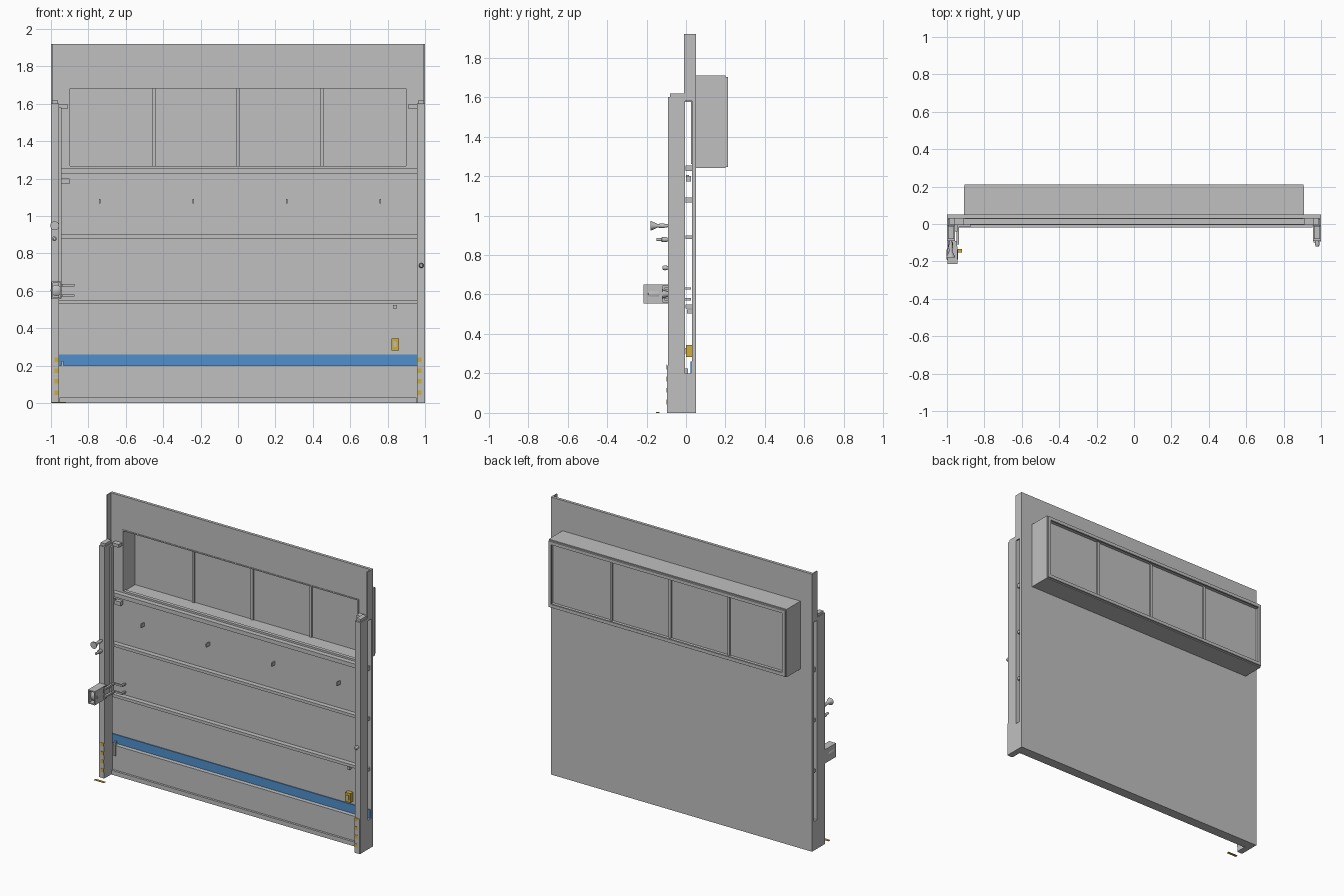
import bpy, bmesh, math
from mathutils import Matrix, Vector

if "Cube" in bpy.data.objects:
    bpy.data.objects.remove(bpy.data.objects["Cube"])


def material(name, rgb):
    m = bpy.data.materials.new(name)
    m.diffuse_color = (*rgb, 1)
    m.use_nodes = True
    m.node_tree.nodes["Principled BSDF"].inputs["Base Color"].default_value = m.diffuse_color
    return m


GREY = material("light grey", (0.53, 0.53, 0.53))
BLUE = material("blue", (0.08, 0.28, 0.62))
YELLOW = material("yellow", (0.62, 0.43, 0.04))


def finish(name, bm, mat):
    bmesh.ops.recalc_face_normals(bm, faces=bm.faces)
    me = bpy.data.meshes.new(name)
    bm.to_mesh(me)
    bm.free()
    ob = bpy.data.objects.new(name, me)
    bpy.context.collection.objects.link(ob)
    me.materials.append(mat)
    return ob


def add_box(bm, x, y, z):
    lo, hi = Vector((x[0], y[0], z[0])), Vector((x[1], y[1], z[1]))
    bmesh.ops.create_cube(bm, size=1, matrix=Matrix.Translation((lo + hi) / 2)
                          @ Matrix.Diagonal((*(hi - lo), 1)))


def box(name, x, y, z, mat=GREY):
    bm = bmesh.new()
    add_box(bm, x, y, z)
    return finish(name, bm, mat)


def frame(name, x, z, y, t, mat=GREY):
    """Rectangular ring in the xz plane; t = left/right, bottom, top widths."""
    s, b, h = t
    outer = [(x[0], z[0]), (x[1], z[0]), (x[1], z[1]), (x[0], z[1])]
    inner = [(x[0] + s, z[0] + b), (x[1] - s, z[0] + b),
             (x[1] - s, z[1] - h), (x[0] + s, z[1] - h)]
    bm = bmesh.new()
    loops = [[bm.verts.new((px, yy, pz)) for px, pz in ring]
             for yy in y for ring in (outer, inner)]
    for i in range(4):
        j = (i + 1) % 4
        for a, c in ((0, 1), (2, 3), (0, 2), (1, 3)):
            bm.faces.new((loops[a][i], loops[a][j], loops[c][j], loops[c][i]))
    return finish(name, bm, mat)


def turned(name, x, z, profile, mat=GREY, n=16):
    """Lathe around the y axis from (y, radius) pairs."""
    bm = bmesh.new()
    rings = [[bm.verts.new((x + r * math.cos(k * math.tau / n), y,
                            z + r * math.sin(k * math.tau / n))) for k in range(n)]
             for y, r in profile]
    for a, b in zip(rings, rings[1:]):
        for k in range(n):
            bm.faces.new((a[k], a[(k + 1) % n], b[(k + 1) % n], b[k]))
    bm.faces.new(rings[0])
    bm.faces.new(rings[-1])
    ob = finish(name, bm, mat)
    bpy.context.view_layer.objects.active = ob
    ob.select_set(True)
    bpy.ops.object.shade_smooth_by_angle(angle=math.radians(35))
    ob.select_set(False)


# Back panel with window opening
frame("back_panel", (-1, 1), (0, 1.92), (0.03, 0.05), (0.095, 1.26, 0.23))

# Window box, rear lip, pane and dividers
frame("window_box", (-0.91, 0.91), (1.24, 1.71), (0.05, 0.2), (0.01, 0.02, 0.02))
frame("window_rear_lip", (-0.905, 0.905), (1.247, 1.703), (0.2, 0.212), (0.02, 0.022, 0.022))
frame("window_front_lip", (-0.905, 0.905), (1.26, 1.69), (0.026, 0.05), (0.008, 0.008, 0.008))
box("window_pane", (-0.9, 0.9), (0.16, 0.168), (1.26, 1.69))
for x in (-0.45, 0, 0.45):
    box("window_divider", (x - 0.009, x + 0.009), (0.15, 0.178), (1.26, 1.69))

# Horizontal rails across the panel
for z, h in ((0.53, 0.02), (0.88, 0.02), (1.225, 0.028)):
    box("rail", (-0.99, 0.99), (-0.003, 0.03), (z, z + h))

# Kick plate, sill and blue band
box("kick_plate", (-0.96, 0.96), (-0.005, 0.03), (0, 0.2))
box("sill", (-0.955, 0.955), (-0.02, -0.005), (0, 0.03))
box("blue_band", (-0.995, 0.995), (0.024, 0.03), (0.2, 0.26), BLUE)

# Parts repeated on both sides
for s in (-1, 1):
    def side(name, a, b, y, z, mat=GREY):
        return box(name, sorted((s * a, s * b)), y, z, mat)
    side("post", 0.957, 1, (-0.09, -0.006), (0, 1.6))
    side("post_cap", 0.962, 0.995, (-0.08, -0.01), (1.6, 1.617))
    side("post_foot", 0.957, 1, (-0.006, 0.03), (0, 0.2))
    side("upper_flange", 0.992, 1, (-0.01, 0.03), (1.58, 1.92))
    side("top_bracket", 0.91, 0.96, (-0.005, 0.03), (1.575, 1.597))
    side("post_guard", 0.96, 0.998, (-0.095, -0.09), (0, 0.24))
    for z in (0.055, 0.115, 0.172, 0.232):
        side("yellow_mark", 0.96, 0.982, (-0.098, -0.095), (z - 0.012, z + 0.012), YELLOW)

# Left inner guide strip and lower bracket
box("guide_strip", (-0.957, -0.945), (-0.04, -0.006), (0.56, 1.58))
box("lower_bracket", (-0.945, -0.932), (-0.012, 0.01), (0.13, 0.225))
box("latch", (-0.945, -0.9), (0, 0.026), (1.172, 1.2))
box("latch_tip", (-0.957, -0.945), (0, 0.015), (1.19, 1.205))

# Small pegs on the panel
for x in (-0.74, -0.24, 0.26, 0.76):
    box("peg", (x - 0.004, x + 0.004), (-0.006, 0.03), (1.066, 1.09))

# Sensor and yellow switch box
box("sensor", (0.83, 0.85), (0.005, 0.03), (0.504, 0.525))
box("switch_box", (0.82, 0.86), (0, 0.03), (0.282, 0.345), YELLOW)
box("switch_plate", (0.832, 0.848), (-0.004, 0), (0.3, 0.328))

# Floor plate in front of the left post
box("floor_plate", (-0.995, -0.92), (-0.152, -0.135), (0, 0.004), YELLOW)

# Control unit: open housing with drum and two bent arms
for z in (0.555, 0.642):
    box("housing_plate", (-0.998, -0.945), (-0.215, -0.09), (z, z + 0.008))
box("housing_side", (-0.998, -0.99), (-0.215, -0.09), (0.563, 0.642))
box("housing_inner_side", (-0.953, -0.945), (-0.215, -0.12), (0.563, 0.642))
turned("drum", -0.972, 0.602, [(-0.2, 0.015), (-0.19, 0.03), (-0.14, 0.03), (-0.09, 0.012)])
for z in (0.575, 0.63):
    bm = bmesh.new()
    add_box(bm, (-0.95, -0.935), (-0.11, -0.015), (z - 0.006, z + 0.006))
    add_box(bm, (-0.95, -0.875), (-0.015, -0.003), (z - 0.006, z + 0.006))
    add_box(bm, (-0.887, -0.875), (-0.003, 0.025), (z - 0.006, z + 0.006))
    finish("control_arm", bm, GREY)

# Horn and knobs
turned("horn", -0.98, 0.948, [(-0.18, 0.024), (-0.172, 0.022), (-0.145, 0.009),
                              (-0.12, 0.012), (-0.09, 0.007)])
turned("small_knob", -0.982, 0.878, [(-0.15, 0.008), (-0.125, 0.008), (-0.122, 0.013),
                                     (-0.1, 0.013), (-0.09, 0.008)])
turned("right_knob", 0.98, 0.735, [(-0.12, 0.008), (-0.108, 0.013), (-0.09, 0.009)])
